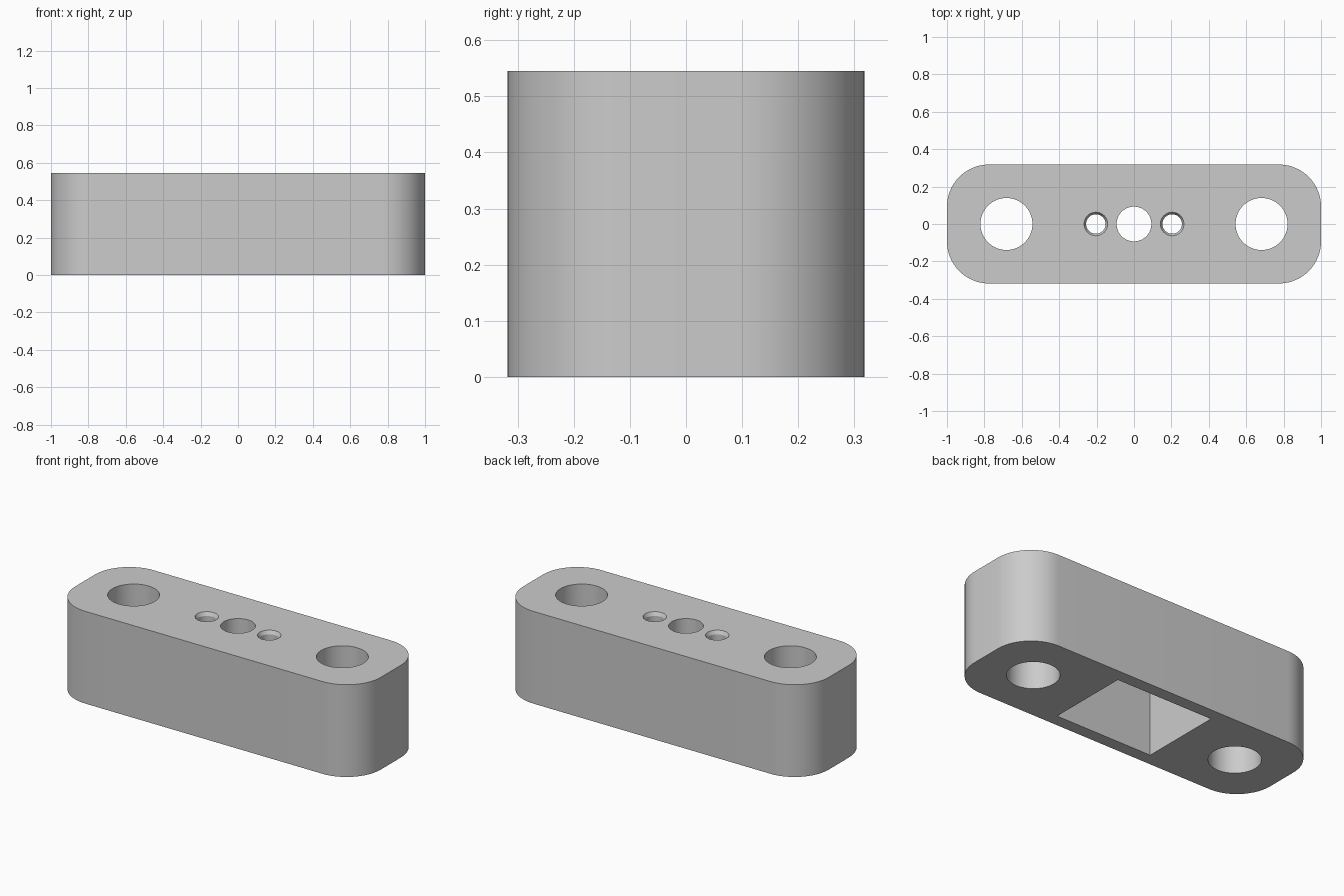
import bpy
import bmesh
import math

cube = bpy.data.objects.get("Cube")
if cube:
    bpy.data.objects.remove(cube, do_unlink=True)

LENGTH, WIDTH, HEIGHT = 2.0, 0.636, 0.545
CORNER = 0.225
PLATE = 0.11           # thickness left above the pocket
OVER = 0.05            # how far cutters poke out of the block

grey = bpy.data.materials.new("plain grey")
grey.use_nodes = True
colour = (0.6, 0.6, 0.6, 1)
grey.diffuse_color = colour
grey.node_tree.nodes["Principled BSDF"].inputs["Base Color"].default_value = colour


def make_object(name, bm):
    bmesh.ops.recalc_face_normals(bm, faces=bm.faces)
    mesh = bpy.data.meshes.new(name)
    bm.to_mesh(mesh)
    bm.free()
    mesh.materials.append(grey)
    obj = bpy.data.objects.new(name, mesh)
    bpy.context.collection.objects.link(obj)
    return obj


def box(name, sx, sy, z0, z1, radius=0):
    """Upright box, optionally with rounded vertical edges."""
    bm = bmesh.new()
    bmesh.ops.create_cube(bm, size=1)
    for v in bm.verts:
        v.co = (v.co.x * sx, v.co.y * sy, z1 if v.co.z > 0 else z0)
    if radius:
        upright = [e for e in bm.edges
                   if abs(e.verts[0].co.z - e.verts[1].co.z) > 0.01]
        bmesh.ops.bevel(bm, geom=upright, offset=radius, segments=16,
                        profile=0.5, affect='EDGES')
    return make_object(name, bm)


def round_cutter(name, x, r_low, r_top, z0, z1):
    bm = bmesh.new()
    bmesh.ops.create_cone(bm, cap_ends=True, segments=64, radius1=r_low,
                          radius2=r_top, depth=z1 - z0)
    bmesh.ops.translate(bm, verts=bm.verts, vec=(x, 0, (z0 + z1) / 2))
    return make_object(name, bm)


# Rounded block
block = box("mounting_block", LENGTH, WIDTH, 0, HEIGHT, CORNER)

# Pocket underneath and the centre hole
cutters = [
    box("pocket_cutter", 0.63, 0.49, -OVER, HEIGHT - PLATE),
    round_cutter("centre_hole_cutter", 0, 0.093, 0.093, 0.2, HEIGHT + OVER),
]

# Mirrored pairs: large through holes and small countersunk holes
for side in (-1, 1):
    cutters += [
        round_cutter("bolt_hole_cutter", side * 0.682, 0.139, 0.139,
                     -OVER, HEIGHT + OVER),
        round_cutter("small_hole_cutter", side * 0.204, 0.052, 0.052,
                     0.2, HEIGHT + OVER),
        round_cutter("countersink_cutter", side * 0.204, 0.052, 0.074,
                     HEIGHT - 0.02, HEIGHT + 0.02),
    ]

bpy.ops.object.select_all(action='DESELECT')
bpy.context.view_layer.objects.active = block
block.select_set(True)
for cutter in cutters:
    cutter.hide_render = True
    mod = block.modifiers.new("cut", 'BOOLEAN')
    mod.operation = 'DIFFERENCE'
    mod.solver = 'EXACT'
    mod.object = cutter
    bpy.ops.object.modifier_apply(modifier=mod.name)
for cutter in cutters:
    bpy.data.objects.remove(cutter, do_unlink=True)

bpy.ops.object.shade_smooth_by_angle(angle=math.radians(25))
